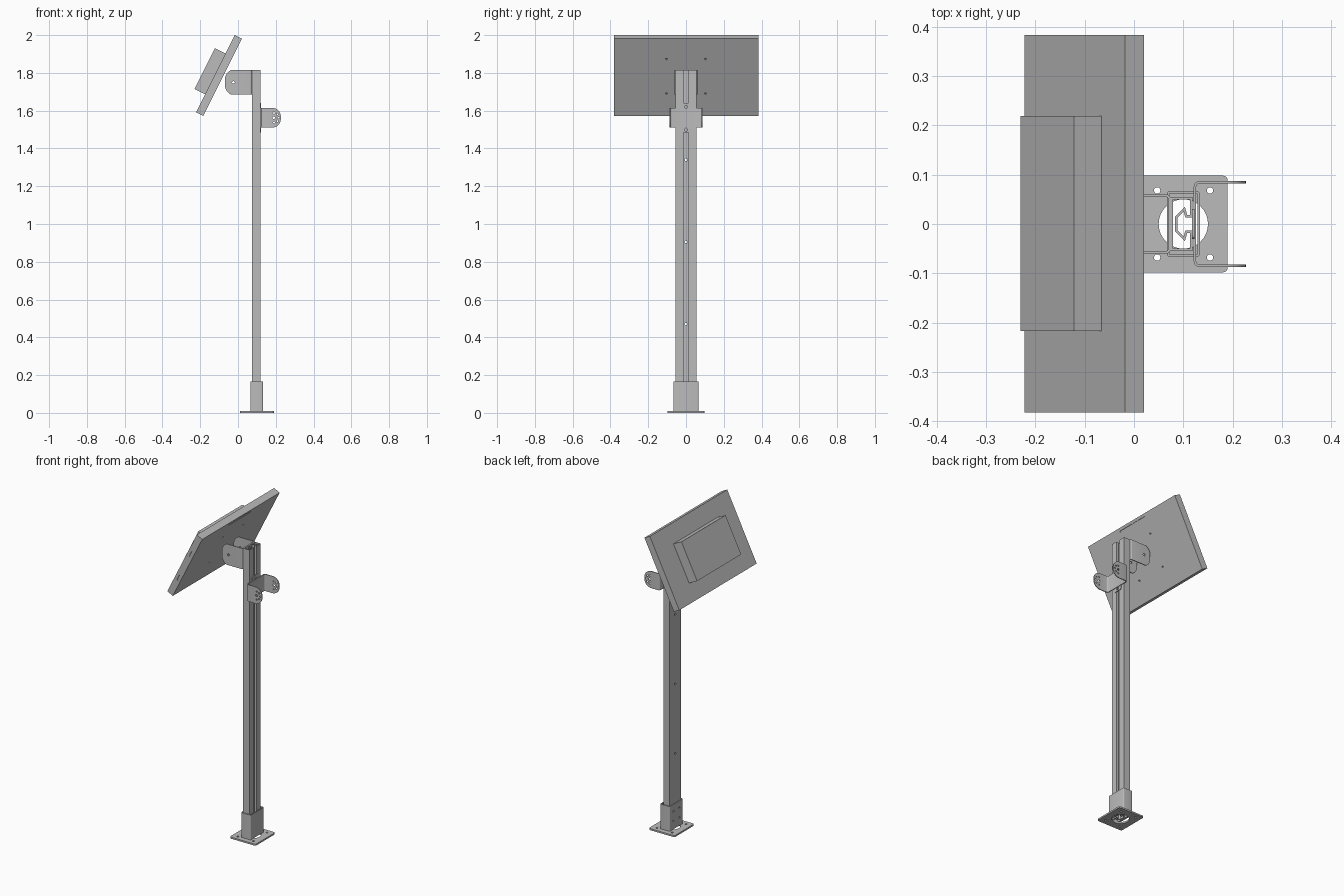
import bpy, bmesh, math
from mathutils import Vector, Matrix

if "Cube" in bpy.data.objects:
    bpy.data.objects.remove(bpy.data.objects["Cube"])

grey = bpy.data.materials.new("satin grey")
grey.diffuse_color = (0.5, 0.5, 0.5, 1)
grey.use_nodes = True
grey.node_tree.nodes["Principled BSDF"].inputs["Base Color"].default_value = grey.diffuse_color


def finish(name, bm):
    bmesh.ops.recalc_face_normals(bm, faces=bm.faces)
    me = bpy.data.meshes.new(name)
    bm.to_mesh(me)
    bm.free()
    me.materials.append(grey)
    ob = bpy.data.objects.new(name, me)
    bpy.context.collection.objects.link(ob)
    return ob


def rounded(pts, seg=8):
    """Replace square corners (x, y, r) by arcs of radius r."""
    out = []
    for i, (x, y, r) in enumerate(pts):
        p = Vector((x, y))
        if r == 0:
            out.append(p)
            continue
        d1 = (Vector(pts[i - 1][:2]) - p).normalized()
        d2 = (Vector(pts[(i + 1) % len(pts)][:2]) - p).normalized()
        for k in range(seg + 1):
            a = math.pi / 2 * k / seg
            out.append(p + d1 * r * (1 - math.sin(a)) + d2 * r * (1 - math.cos(a)))
    return out


def prism(name, outline, lo, hi, axis):
    """Extrude a 2D outline along x, y or z."""
    place = {"x": lambda p, h: (h, p[0], p[1]),
             "y": lambda p, h: (p[0], h, p[1]),
             "z": lambda p, h: (p[0], p[1], h)}[axis]
    bm = bmesh.new()
    a = [bm.verts.new(place(p, lo)) for p in outline]
    b = [bm.verts.new(place(p, hi)) for p in outline]
    bm.faces.new(a)
    bm.faces.new(b)
    n = len(a)
    for i in range(n):
        j = (i + 1) % n
        bm.faces.new((a[i], a[j], b[j], b[i]))
    return finish(name, bm)


def rect(x0, x1, y0, y1, r=0):
    return rounded([(x0, y0, r), (x1, y0, r), (x1, y1, r), (x0, y1, r)], 5)


def sheet(name, path, t, z0, z1, closed):
    """Bent sheet of thickness t following a plan path."""
    path = [Vector(p) for p in path]
    n = len(path)
    bm = bmesh.new()
    rows = []
    for i, p in enumerate(path):
        d1 = p - path[i - 1] if closed or i else path[1] - p
        d2 = path[(i + 1) % n] - p if closed or i < n - 1 else d1
        n1, n2 = [Vector((-d.y, d.x)).normalized() for d in (d1, d2)]
        off = (n1 + n2) * (t / 2 / (1 + n1.dot(n2)))
        rows.append([bm.verts.new((*q, z)) for q, z in
                     ((p + off, z0), (p - off, z0), (p - off, z1), (p + off, z1))])
    for i in range(n if closed else n - 1):
        a, b = rows[i], rows[(i + 1) % n]
        for k in range(4):
            m = (k + 1) % 4
            bm.faces.new((a[k], a[m], b[m], b[k]))
    if not closed:
        bm.faces.new(rows[0])
        bm.faces.new(rows[-1])
    return finish(name, bm)


def rod(pos, direction, r, length, seg=16):
    bm = bmesh.new()
    rot = Vector(direction).to_track_quat("Z", "Y").to_matrix().to_4x4()
    bmesh.ops.create_cone(bm, cap_ends=True, segments=seg, radius1=r, radius2=r,
                          depth=length, matrix=Matrix.Translation(pos) @ rot)
    return finish("cutter", bm)


def cut(ob, cutters, op="DIFFERENCE"):
    for c in cutters:
        c.hide_render = True
        mod = ob.modifiers.new("cut", "BOOLEAN")
        mod.operation, mod.object, mod.solver = op, c, "EXACT"
        bpy.context.view_layer.objects.active = ob
        bpy.ops.object.modifier_apply(modifier=mod.name)
        bpy.data.objects.remove(c)


# base plate with corner bolt holes and cable opening
base = prism("base_plate", rect(0.011, 0.19, -0.098, 0.098, 0.01), 0, 0.01, "z")
cut(base, [rod((x, y, 0.005), (0, 0, 1), 0.0065, 0.05)
           for x in (0.047, 0.154) for y in (-0.068, 0.068)]
    + [rod((0.1, 0, 0.005), (0, 0, 1), 0.05, 0.05, 32)])

# sleeve holding the foot of the post
sleeve = sheet("base_sleeve", rect(0.069, 0.131, -0.064, 0.064, 0.004), 0.005, 0.01, 0.165, True)
cut(sleeve, [rod((0.07, y, z), (1, 0, 0), 0.006, 0.03)
             for y in (-0.03, 0.03) for z in (0.06, 0.12)])

# hollow slotted post
half = [(0.077, 0.052), (0.116, 0.052), (0.116, 0.016), (0.106, 0.016),
        (0.102, 0.030), (0.086, 0.014)]
post = sheet("post", half + [(x, -y) for x, y in reversed(half)], 0.005, 0.01, 1.815, True)
cut(post, [rod((0.08, 0, z), (1, 0, 0), 0.007, 0.04) for z in (0.47, 0.905, 1.34)])

# upper bracket reaching to the screen
upper = sheet("screen_bracket",
              rounded([(-0.07, 0.058, 0), (0.072, 0.058, 0.008),
                       (0.072, -0.058, 0.008), (-0.07, -0.058, 0)], 4),
              0.005, 1.685, 1.815, False)
shape = rounded([(-0.069, 1.68, 0.055), (0.1, 1.68, 0), (0.1, 1.82, 0), (-0.069, 1.82, 0.055)])
cut(upper, [prism("cutter", shape, -0.1, 0.1, "y")], "INTERSECT")
cut(upper, [rod((-0.024, 0, 1.75), (0, 1, 0), 0.007, 0.3)])

# lower bracket with two rounded ears
lower = sheet("ear_bracket",
              rounded([(0.23, 0.085, 0), (0.1235, 0.085, 0.01),
                       (0.1235, -0.085, 0.01), (0.23, -0.085, 0)], 4),
              0.005, 1.505, 1.62, False)
shape = rounded([(0.1, 1.51, 0), (0.227, 1.51, 0.047), (0.227, 1.615, 0.047), (0.1, 1.615, 0)])
cut(lower, [prism("cutter", shape, -0.1, 0.1, "y")], "INTERSECT")
holes = [rod((0.19, 0, 1.5625), (0, 1, 0), 0.007, 0.3)]
for k in range(5):
    a = math.radians(-90 + 45 * k)
    holes.append(rod((0.19 + 0.025 * math.cos(a), 0, 1.5625 + 0.025 * math.sin(a)),
                     (0, 1, 0), 0.005, 0.3, 10))
cut(lower, holes)

# fixing strip between the lower bracket and the post
strip = prism("bracket_strip", rect(-0.03, 0.03, 1.485, 1.64, 0.008), 0.1175, 0.1225, "x")
cut(strip, [rod((0.12, 0, z), (1, 0, 0), 0.008, 0.1) for z in (1.5, 1.62)])

# tilted screen
screen = prism("screen", [(-0.018, 2.0), (0.02, 1.981), (-0.184, 1.573), (-0.222, 1.592)],
               -0.382, 0.383, "y")
along = Vector((0.447, 0, 0.894))
normal = Vector((0.894, 0, -0.447))


def under(y, z):
    return Vector((-0.184 + (z - 1.573) * 0.5, y, z))


def slot(pos, du, dy, dn):
    """Box cutter aligned with the screen."""
    bm = bmesh.new()
    rot = Matrix((along, (0, 1, 0), normal)).transposed().to_4x4()
    bmesh.ops.create_cube(bm, size=1, matrix=Matrix.Translation(pos) @ rot
                          @ Matrix.Diagonal((du, dy, dn, 1)))
    return finish("cutter", bm)


# mounting holes, vent slot and edge ports
cut(screen, [rod(under(y, z), normal, 0.005, 0.02, 12)
             for y in (-0.103, 0.103) for z in (1.69, 1.873)]
    + [slot(under(0, 1.963), 0.007, 0.22, 0.01)]
    + [slot(under(-0.382, z) - normal * 0.02, 0.04, 0.008, 0.006) for z in (1.69, 1.86)])

# raised housing on the screen
prism("screen_housing", [(-0.122, 1.931), (-0.064, 1.902), (-0.172, 1.685), (-0.23, 1.714)],
      -0.217, 0.219, "y")

bpy.ops.object.select_all(action="SELECT")
bpy.ops.object.shade_smooth_by_angle(angle=math.radians(25))
